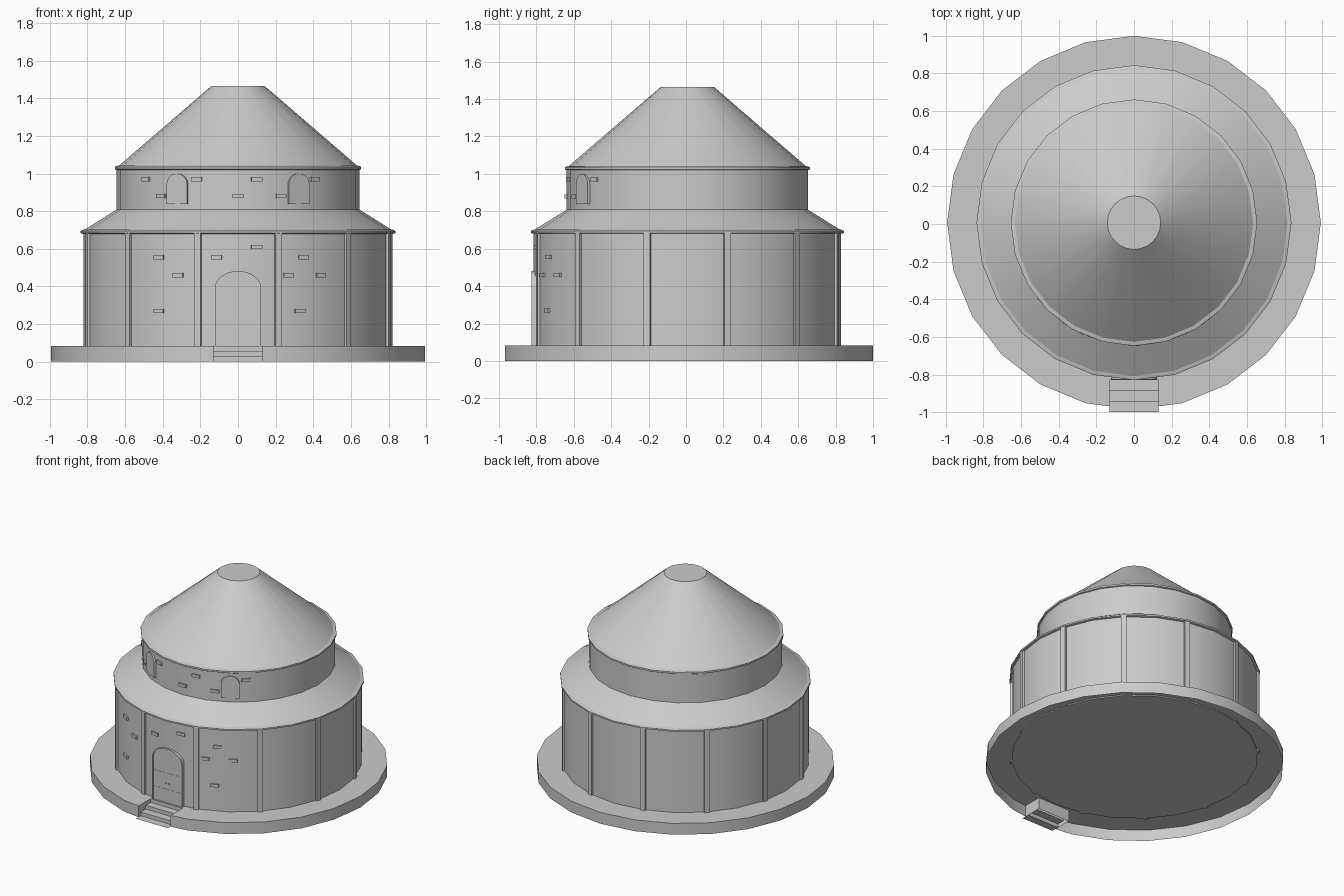
import bpy, bmesh
from math import sin, cos, asin, pi, radians
from mathutils import Matrix, Vector

SIDES = 24
CY = 0.007  # centre of the round parts

old = bpy.data.objects.get("Cube")
if old:
    bpy.data.objects.remove(old, do_unlink=True)

stone = bpy.data.materials.new("grey stone")
GREY = (0.6, 0.6, 0.6, 1)
stone.use_nodes = True
stone.diffuse_color = GREY
stone.node_tree.nodes["Principled BSDF"].inputs["Base Color"].default_value = GREY


def finish(bm, name, smooth=False, fix=True):
    if fix:
        bmesh.ops.recalc_face_normals(bm, faces=bm.faces)
    mesh = bpy.data.meshes.new(name)
    bm.to_mesh(mesh)
    bm.free()
    mesh.materials.append(stone)
    ob = bpy.data.objects.new(name, mesh)
    bpy.context.collection.objects.link(ob)
    if smooth:
        bpy.ops.object.select_all(action="DESELECT")
        ob.select_set(True)
        bpy.context.view_layer.objects.active = ob
        bpy.ops.object.shade_smooth_by_angle(angle=radians(30))
    return ob


def lathe(name, profile):
    """Stack of rings (radius, height), closed at both ends."""
    bm = bmesh.new()
    rings = []
    for r, z in profile:
        rings.append([bm.verts.new((r * sin(2 * pi * i / SIDES),
                                    CY + r * cos(2 * pi * i / SIDES), z))
                      for i in range(SIDES)])
    for a, b in zip(rings, rings[1:]):
        for i in range(SIDES):
            j = (i + 1) % SIDES
            bm.faces.new((a[i], a[j], b[j], b[i]))
    bm.faces.new(rings[0])
    bm.faces.new(rings[-1])
    return finish(bm, name, smooth=True)


def wall_matrix(radius, angle, z):
    """Frame on the faceted wall; angle 0 is the front, local -y is outwards."""
    step = 2 * pi / SIDES
    off = (angle % step) - step / 2
    dist = radius * cos(step / 2) / cos(off)
    pos = Vector((dist * sin(angle), CY - dist * cos(angle), z))
    return Matrix.Translation(pos) @ Matrix.Rotation(angle, 4, "Z")


def add_box(bm, matrix, size):
    bmesh.ops.create_cube(bm, size=1, matrix=matrix @ Matrix.Diagonal((*size, 1)))


def arch(half, bottom, spring, top, n=12):
    pts = [(half, bottom)]
    pts += [(half * cos(pi * i / n), spring + (top - spring) * sin(pi * i / n))
            for i in range(n + 1)]
    return pts + [(-half, bottom)]


def arch_panel(name, matrix, pts, front, back):
    bm = bmesh.new()
    a = [bm.verts.new(matrix @ Vector((x, front, z))) for x, z in pts]
    b = [bm.verts.new(matrix @ Vector((x, back, z))) for x, z in pts]
    bm.faces.new(a)
    bm.faces.new(b)
    for i in range(len(pts)):
        j = (i + 1) % len(pts)
        bm.faces.new((a[i], a[j], b[j], b[i]))
    return finish(bm, name, smooth=True)


def arch_frame(name, matrix, outer, inner, front, back):
    bm = bmesh.new()
    loops = [[bm.verts.new(matrix @ Vector((x, y, z))) for x, z in pts]
             for pts, y in ((outer, back), (outer, front), (inner, front), (inner, back))]
    for a, b in zip(loops, loops[1:] + loops[:1]):
        for i in range(len(a) - 1):
            bm.faces.new((a[i], a[i + 1], b[i + 1], b[i]))
    return finish(bm, name, smooth=True)


# Round plinth, open below, notched at the front for the stairs
W, BACK, TOP, R = 0.13, -0.83, 0.083, 0.993
bm = bmesh.new()
outline = [(R * sin(2 * pi * i / SIDES), CY + R * cos(2 * pi * i / SIDES))
           for i in range(SIDES)]
outline[12:13] = [(W, -0.969), (W, BACK), (-W, BACK), (-W, -0.969)]
upper = [bm.verts.new((x, y, TOP)) for x, y in outline]
lower = [bm.verts.new((x, y, 0)) for x, y in outline]
bm.faces.new(upper[::-1])
for i in range(len(outline)):
    j = (i + 1) % len(outline)
    bm.faces.new((upper[i], upper[j], lower[j], lower[i]))
finish(bm, "plinth", smooth=True, fix=False)

# Stairs: folded sheet of treads and risers
bm = bmesh.new()
path = [(BACK, TOP), (BACK, 0.056), (-0.886, 0.056), (-0.886, 0.028),
        (-0.943, 0.028), (-0.943, 0.001), (-1, 0.001)]
rows = [[bm.verts.new((s * W, y, z)) for s in (-1, 1)] for y, z in path]
for a, b in zip(rows, rows[1:]):
    bm.faces.new((a[0], b[0], b[1], a[1]))
finish(bm, "stairs", fix=False)

# Round walls and roofs
WALL, DRUM = 0.822, 0.646
lathe("lower_wall", [(WALL, 0.075), (WALL, 0.69)])
lathe("lower_eave", [(0.826, 0.68), (0.837, 0.684), (0.837, 0.695), (0.822, 0.702)])
lathe("lower_roof", [(0.822, 0.698), (0.64, 0.812)])
lathe("upper_wall", [(DRUM, 0.80), (DRUM, 1.03)])
lathe("upper_eave", [(0.648, 1.02), (0.655, 1.024), (0.655, 1.036), (0.64, 1.042)])
lathe("cone_roof", [(0.638, 1.038), (0.142, 1.465)])

# Pilasters around the lower wall
bm = bmesh.new()
for k in range(12):
    add_box(bm, wall_matrix(WALL, radians(15 + 30 * k), 0.38), (0.036, 0.022, 0.61))
finish(bm, "pilasters")

# Door with frame, rails and knobs
door_m = Matrix.Translation((0, CY, 0))
arch_frame("door_frame", door_m, arch(0.122, TOP, 0.395, 0.482),
           arch(0.114, TOP, 0.392, 0.474), -0.833, -0.78)
arch_panel("door", door_m, arch(0.116, TOP, 0.393, 0.476), -0.826, -0.78)
bm = bmesh.new()
add_box(bm, Matrix.Translation((0, CY - 0.826, 0.28)), (0.004, 0.004, 0.385))
for z in (0.18, 0.30):
    add_box(bm, Matrix.Translation((0, CY - 0.826, z)), (0.228, 0.003, 0.003))
for s in (-1, 1):
    add_box(bm, Matrix.Translation((s * 0.014, CY - 0.829, 0.225)), (0.006, 0.008, 0.008))
finish(bm, "door_fittings")

# Arched windows on the upper wall
for name, s in (("left_window", 1), ("right_window", -1)):
    arch_panel(name, wall_matrix(DRUM, s * radians(30), 0),
               arch(0.062, 0.838, 0.945, 1.0), -0.005, 0.03)

# Raised stones scattered on the front walls
LOWER = [(-0.42, 0.555), (-0.32, 0.46), (-0.42, 0.27), (-0.115, 0.555), (0.1, 0.61),
         (0.35, 0.555), (0.27, 0.46), (0.44, 0.46), (0.33, 0.27)]
UPPER = [(-0.49, 0.97), (-0.22, 0.97), (0.1, 0.97), (0.41, 0.97),
         (-0.41, 0.88), (0, 0.88), (0.23, 0.88)]
for name, radius, spots in (("lower_stones", WALL, LOWER), ("upper_stones", DRUM, UPPER)):
    bm = bmesh.new()
    for x, z in spots:
        add_box(bm, wall_matrix(radius, asin(x / radius), z), (0.058, 0.02, 0.022))
    finish(bm, name)
